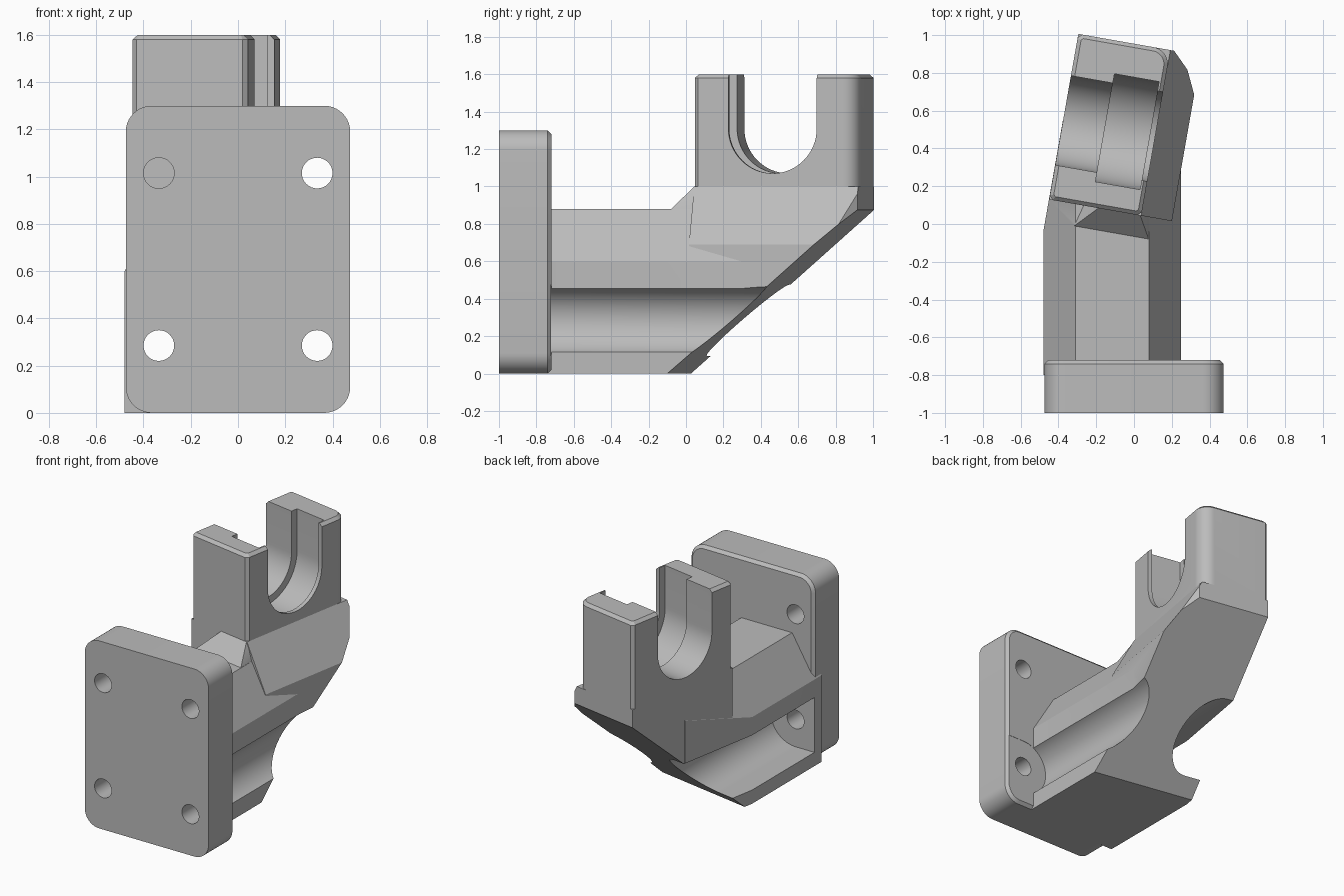
import bpy, bmesh
from math import sin, cos, pi, radians

if "Cube" in bpy.data.objects:
    bpy.data.objects.remove(bpy.data.objects["Cube"])

GREY = bpy.data.materials.new("plain grey")
GREY.use_nodes = True
COLOUR = (0.5, 0.5, 0.5, 1)
GREY.diffuse_color = COLOUR
GREY.node_tree.nodes["Principled BSDF"].inputs["Base Color"].default_value = COLOUR

YAW = radians(10)


def turned(u, v, z):
    """Point in the turned frame of the cradle: u runs back, v runs across."""
    return (u * sin(YAW) + v * cos(YAW), u * cos(YAW) - v * sin(YAW), z)


def hull(name, points):
    bm = bmesh.new()
    for p in points:
        bm.verts.new(p)
    res = bmesh.ops.convex_hull(bm, input=bm.verts)
    loose = {g for g in res["geom_interior"] + res["geom_unused"]
             if isinstance(g, bmesh.types.BMVert)}
    bmesh.ops.delete(bm, geom=list(loose), context="VERTS")
    bmesh.ops.dissolve_limit(bm, angle_limit=0.005, verts=bm.verts, edges=bm.edges)
    bmesh.ops.recalc_face_normals(bm, faces=bm.faces)
    mesh = bpy.data.meshes.new(name)
    bm.to_mesh(mesh)
    bm.free()
    mesh.materials.append(GREY)
    ob = bpy.data.objects.new(name, mesh)
    bpy.context.collection.objects.link(ob)
    return ob


def combine(target, tool, operation):
    mod = target.modifiers.new("combine", "BOOLEAN")
    mod.operation, mod.object, mod.solver = operation, tool, "EXACT"
    bpy.ops.object.select_all(action="DESELECT")
    bpy.context.view_layer.objects.active = target
    target.select_set(True)
    bpy.ops.object.modifier_apply(modifier=mod.name)
    bpy.data.objects.remove(tool)


def arc(cx, cy, r, start, end, steps):
    return [(cx + r * cos(start + (end - start) * i / steps),
             cy + r * sin(start + (end - start) * i / steps)) for i in range(steps + 1)]


def rounded_box(a0, a1, b0, b1, radii):
    """Outline with one radius per corner, counter-clockwise from upper right."""
    out = []
    for i, (a, b, sa, sb) in enumerate(((a1, b1, -1, -1), (a0, b1, 1, -1),
                                        (a0, b0, 1, 1), (a1, b0, -1, 1))):
        r = radii[i]
        out += arc(a + sa * r, b + sb * r, r, i * pi / 2, (i + 1) * pi / 2, 10 if r > 0.05 else 1)
    return out


# Mounting plate with chamfered back edge
edge = 0.02
outer = rounded_box(-0.475, 0.475, 0, 1.3, [0.11] * 4)
inner = rounded_box(-0.475 + edge, 0.475 - edge, edge, 1.3 - edge, [0.09] * 4)
bracket = hull("bracket", [(x, y, z) for y in (-1, -0.74) for x, z in outer]
               + [(x, -0.72, z) for x, z in inner])

# Straight arm with sloping shoulders
ARM = [(-0.48, 0), (0.25, 0), (0.25, 0.6), (0.08, 0.88), (-0.31, 0.88), (-0.48, 0.6)]
arm = hull("arm", [(x, y, z) for y in (-0.8, 0.55) for x, z in ARM])

# Turned base under the cradle
BASE = [(-0.465, 0), (0.195, 0), (0.195, 0.69), (0.03, 1.0), (-0.465, 1.0)]
base = hull("cradle_base", [turned(u, v, z) for u in (0.05, 0.94) for v, z in BASE])
corner = hull("corner_cutter", [turned(u, v, z) for z in (-0.5, 1.5)
                                for u, v in ((0.69, 0.3), (1.19, -0.2), (1.19, 0.3))])
combine(base, corner, "DIFFERENCE")

# Ramp between arm top and cradle front
ramp = hull("ramp", [turned(*p) for p in (
    (-0.065, -0.31, 0.88), (-0.065, 0.09, 0.88), (0.05, -0.2, 1.0), (0.05, 0.025, 1.0),
    (0.1, -0.2, 1.0), (0.1, 0.025, 1.0), (0.1, -0.31, 0.8), (0.1, 0.09, 0.8),
    (-0.065, -0.31, 0.8), (-0.065, 0.09, 0.8))])

# Cradle block with chamfered top and one rounded back corner
low = rounded_box(-0.465, 0.03, 0.05, 0.94, [0.09, edge, edge, edge])
high = rounded_box(-0.465 + edge, 0.03 - edge, 0.05 + edge, 0.94 - edge,
                   [0.07, 0.01, 0.01, 0.01])
block = hull("cradle_block", [turned(u, v, z) for z in (0.9, 1.58) for v, u in low]
             + [turned(u, v, 1.6) for v, u in high])

for part in (arm, base, ramp, block):
    combine(bracket, part, "UNION")

# U-shaped seat, wider in the middle to leave a lip at the open face
for radius, v0, v1 in ((0.24, -0.8, 0.5), (0.29, -0.24, 0.0)):
    outline = arc(0.475, 1.31, radius, pi, 2 * pi, 32)
    outline += [(0.475 + radius, 1.9), (0.475 - radius, 1.9)]
    seat = hull("seat_cutter", [turned(u, v, z) for v in (v0, v1) for u, z in outline])
    combine(bracket, seat, "DIFFERENCE")

# Sloping underside and flush outer side of the cradle
under = [(-0.055, 0), (1.945, 1.76), (1.945, -1), (-0.055, -1)]
combine(bracket, hull("underside_cutter", [turned(u, v, z) for v in (-1.5, 1.5)
                                           for u, z in under]), "DIFFERENCE")
combine(bracket, hull("side_cutter", [turned(u, v, z) for u in (-0.3, 1.5)
                                      for v in (-1.2, -0.466) for z in (-0.5, 2)]), "DIFFERENCE")

# Screw holes, and tool grooves along both sides of the arm
for side in (-1, 1):
    groove = arc(side * 0.335, 0.285, 0.19, 0, 2 * pi, 48)[:-1]
    groove += [(side * 0.8, 0.475), (side * 0.8, 0.095)]
    combine(bracket, hull("groove_cutter", [(x, y, z) for y in (-0.722, 1.5)
                                            for x, z in groove]), "DIFFERENCE")
    for height in (0.285, 1.015):
        ring = arc(side * 0.335, height, 0.065, 0, 2 * pi, 32)[:-1]
        combine(bracket, hull("hole_cutter", [(x, y, z) for y in (-1.2, -0.7)
                                              for x, z in ring]), "DIFFERENCE")

bpy.ops.object.select_all(action="DESELECT")
bracket.select_set(True)
bpy.context.view_layer.objects.active = bracket
bpy.ops.object.shade_smooth_by_angle(angle=radians(25))
